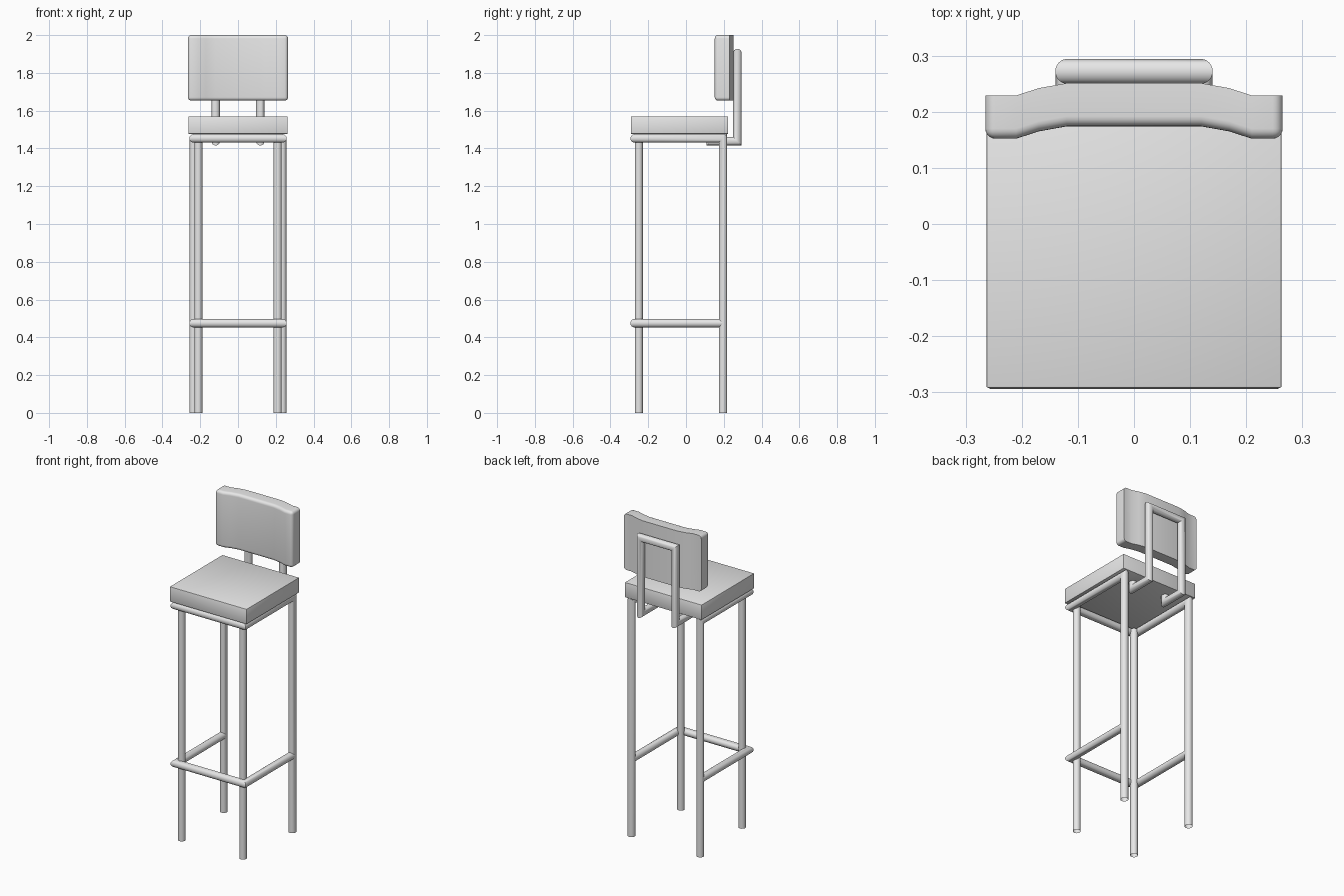
import bpy, bmesh, math
from mathutils import Vector, Matrix

cube = bpy.data.objects.get("Cube")
if cube:
    bpy.data.objects.remove(cube, do_unlink=True)

grey = bpy.data.materials.new("plain_grey")
grey.use_nodes = True
COLOUR = (0.8, 0.8, 0.8, 1)
grey.diffuse_color = COLOUR
for node in grey.node_tree.nodes:
    if node.type == 'BSDF_PRINCIPLED':
        node.inputs["Base Color"].default_value = COLOUR


def finish(bm, name):
    """Turn a bmesh into a named, smooth-shaded object."""
    bmesh.ops.recalc_face_normals(bm, faces=bm.faces)
    mesh = bpy.data.meshes.new(name)
    bm.to_mesh(mesh)
    bm.free()
    mesh.materials.append(grey)
    obj = bpy.data.objects.new(name, mesh)
    bpy.context.collection.objects.link(obj)
    bpy.ops.object.select_all(action='DESELECT')
    obj.select_set(True)
    bpy.context.view_layer.objects.active = obj
    bpy.ops.object.shade_smooth_by_angle(angle=math.radians(35))
    return obj


def tube(name, points, radius, sides=20):
    """Open-ended round tube along a path, mitred at each corner."""
    pts = [Vector(p) for p in points]
    dirs = [(b - a).normalized() for a, b in zip(pts, pts[1:])]
    bm = bmesh.new()
    side = dirs[0].orthogonal().normalized()
    up = dirs[0].cross(side)
    angles = [2 * math.pi * i / sides for i in range(sides)]
    ring = [pts[0] + radius * (math.cos(a) * side + math.sin(a) * up) for a in angles]
    last = [bm.verts.new(p) for p in ring]
    for i, d in enumerate(dirs):
        following = dirs[i + 1] if i + 1 < len(dirs) else d
        normal = (d + following).normalized()
        ring = [p + d * ((pts[i + 1] - p).dot(normal) / d.dot(normal)) for p in ring]
        new = [bm.verts.new(p) for p in ring]
        for k in range(sides):
            n = (k + 1) % sides
            bm.faces.new((last[k], last[n], new[n], new[k]))
        last = new
    return finish(bm, name)


def box(low, high):
    low, high = Vector(low), Vector(high)
    bm = bmesh.new()
    bmesh.ops.create_cube(bm, size=1, matrix=Matrix.Translation((low + high) / 2)
                          @ Matrix.Diagonal((high - low).to_4d()))
    return bm


def mirrored_path(half):
    """Complete a path that starts on the left by its mirror image."""
    return half + [(-x, y, z) for x, y, z in reversed(half)]


# Seat cushion
bm = box((-0.263, -0.292, 1.477), (0.263, 0.223, 1.57))
bmesh.ops.bevel(bm, geom=bm.edges[:], offset=0.003, segments=2,
                profile=0.5, affect='EDGES')
finish(bm, "seat")

# Backrest: rounded towards the front, then bowed backwards in the middle
BACK = 0.229
bm = box((-0.265, 0.152, 1.653), (0.265, BACK, 2.0))
rounded = [e for e in bm.edges if min(v.co.y for v in e.verts) < BACK - 0.01]
bmesh.ops.bevel(bm, geom=rounded, offset=0.018, segments=5,
                profile=0.5, affect='EDGES')
for station in (0.21, 0.17, 0.12):
    for x in (-station, station):
        bmesh.ops.bisect_plane(bm, geom=bm.verts[:] + bm.edges[:] + bm.faces[:],
                               plane_co=(x, 0, 0), plane_no=(1, 0, 0))


def bow(x):
    x = abs(x)
    if x > 0.17:
        return 0.013 * max(0, (0.21 - x) / 0.04)
    return 0.013 + 0.009 * min(1, (0.17 - x) / 0.05)


for v in bm.verts:
    v.co.y += bow(v.co.x)
finish(bm, "backrest")

# Back legs and seat frame, bent from one tube
R = 0.0225
X, FRONT, REAR = 0.235, -0.272, 0.196
tube("back_legs_and_seat_frame", mirrored_path(
    [(X, REAR, 0), (X, REAR, 1.453), (X, FRONT, 1.453)]), R)

# Footrest joining the back legs around the front
tube("footrest", mirrored_path([(X, REAR, 0.475), (X, FRONT, 0.475)]), R)

# Front legs, set just inside the frame corners
for label, sign in (("left", 1), ("right", -1)):
    tube("front_leg_" + label,
         [(sign * 0.21, -0.25, 0), (sign * 0.21, -0.25, 1.46)], 0.0215)

# Backrest bracket, hooked up into the underside of the seat
B = 0.118
tube("backrest_bracket", mirrored_path(
    [(B, 0.132, 1.49), (B, 0.132, 1.438), (B, 0.272, 1.438), (B, 0.272, 1.905)]), R)
